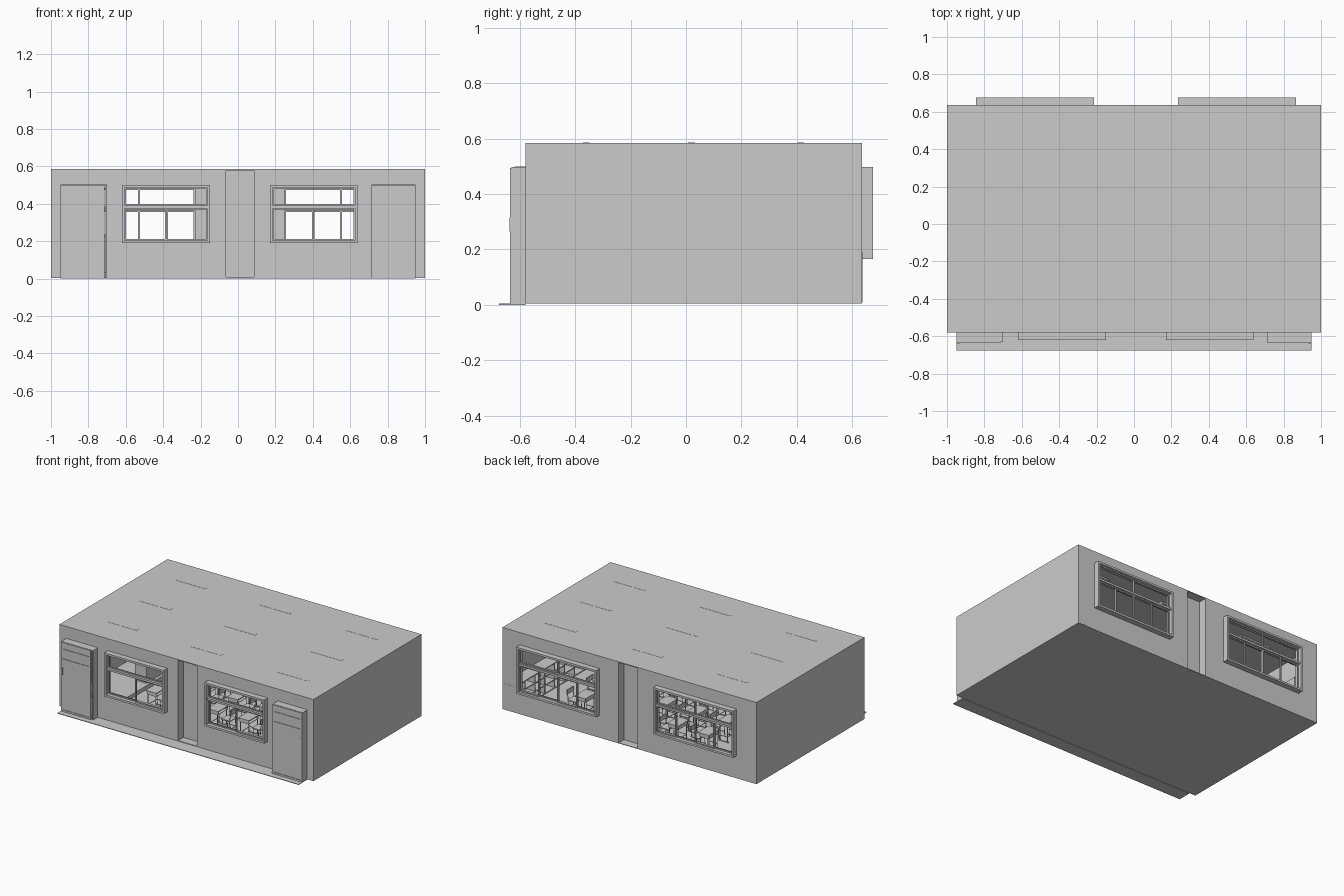
import bpy, bmesh
from mathutils import Vector

if "Cube" in bpy.data.objects:
    bpy.data.objects.remove(bpy.data.objects["Cube"])

ROOF, T = 0.585, 0.006          # roof height, sheet thickness
FRONT, BACK = -0.58, 0.636      # outer wall planes
FLOOR = 0.008


def make(name, boxes=(), tubes=(), loc=(0, 0, 0)):
    """One object from boxes (x0,x1,y0,y1,z0,z1) and tubes (p,q,radius)."""
    bm = bmesh.new()
    for x0, x1, y0, y1, z0, z1 in boxes:
        vs = bmesh.ops.create_cube(bm, size=1)["verts"]
        bmesh.ops.scale(bm, vec=(x1 - x0, y1 - y0, z1 - z0), verts=vs)
        bmesh.ops.translate(bm, vec=((x0 + x1) / 2, (y0 + y1) / 2, (z0 + z1) / 2), verts=vs)
    for p, q, r in tubes:
        p, q = Vector(p), Vector(q)
        vs = bmesh.ops.create_cone(bm, cap_ends=True, segments=8, radius1=r, radius2=r,
                                   depth=(q - p).length)["verts"]
        m = (q - p).to_track_quat("Z", "Y").to_matrix().to_4x4()
        m.translation = (p + q) / 2
        bmesh.ops.transform(bm, matrix=m, verts=vs)
    me = bpy.data.meshes.new(name)
    bm.to_mesh(me)
    bm.free()
    return place(name, me, loc)


def place(name, mesh, loc):
    ob = bpy.data.objects.new(name, mesh)
    ob.location = loc
    bpy.context.collection.objects.link(ob)
    return ob


def wall(name, x0, x1, y0, y1, holes):
    """Wall along x with rectangular openings (xa,xb,za,zb), left to right."""
    boxes, x = [], x0
    for a, b, c, d in holes:
        boxes.append((x, a, y0, y1, FLOOR, ROOF))
        if c > FLOOR:
            boxes.append((a, b, y0, y1, FLOOR, c))
        boxes.append((a, b, y0, y1, d, ROOF))
        x = b
    boxes.append((x, x1, y0, y1, FLOOR, ROOF))
    make(name, boxes)


def rect_frame(x0, x1, y0, y1, z0, z1, w):
    return [(x0, x0 + w, y0, y1, z0, z1), (x1 - w, x1, y0, y1, z0, z1),
            (x0 + w, x1 - w, y0, y1, z0, z0 + w), (x0 + w, x1 - w, y0, y1, z1 - w, z1)]


def window(name, x0, x1, z0, z1, wall_y, out, proj, upper, lower):
    """Outer frame, transom, fixed upper lights and staggered sliding sashes."""
    def ys(a, b):
        return sorted((wall_y + out * a, wall_y + out * b))
    w = 0.014
    boxes = rect_frame(x0, x1, *ys(-0.012, proj), z0, z1, w)
    zt = z0 + (z1 - z0) * 0.62
    boxes.append((x0 + w, x1 - w, *ys(-0.008, proj - 0.008), zt - 0.006, zt + 0.008))
    span = x1 - x0 - 2 * w
    for n, za, zb in ((upper, zt + 0.008, z1 - w), (lower, z0 + w, zt - 0.006)):
        for i in range(n):
            a = x0 + w + span * i / n
            off = 0.008 * (i % 2)
            boxes += rect_frame(a - 0.003 * (i > 0), a + span / n + 0.003 * (i < n - 1),
                                *ys(0.008 + off, 0.015 + off), za, zb, 0.008)
    make(name, boxes)


# Shell: floor, corridor strip, roof, end walls
make("floor", [(-1, 1, FRONT, BACK, 0.004, FLOOR)])
make("corridor_strip", [(-0.95, 0.95, -0.675, FRONT, 0, 0.004)])
make("roof", [(-1, 1, FRONT, BACK, ROOF - T, ROOF)])
for side, x in (("left", -1), ("right", 1 - T)):
    make(side + "_end_wall", [(x, x + T, FRONT, BACK, FLOOR, ROOF)])

# Long walls with openings
NA, NB, ND = -0.065, 0.085, 0.065   # centre niche span and depth
wall("front_wall_left", -1, NA, FRONT, FRONT + T,
     [(-0.95, -0.70, 0, 0.5), (-0.61, -0.16, 0.2, 0.49)])
wall("front_wall_right", NB, 1, FRONT, FRONT + T,
     [(0.18, 0.63, 0.2, 0.49), (0.715, 0.95, 0, 0.5)])
wall("back_wall_left", -1, NA, BACK - T, BACK, [(-0.835, -0.225, 0.175, 0.485)])
wall("back_wall_right", NB, 1, BACK - T, BACK, [(0.245, 0.855, 0.175, 0.485)])
for name, y, s in (("front_niche", FRONT, 1), ("back_niche", BACK, -1)):
    y0, y1 = sorted((y, y + s * ND))
    yb = sorted((y + s * ND, y + s * (ND - T)))
    make(name, [(NA - T, NA, y0, y1, FLOOR, ROOF), (NB, NB + T, y0, y1, FLOOR, ROOF),
                (NA, NB, *yb, FLOOR, ROOF)])

# Windows
window("front_window_left", -0.62, -0.15, 0.19, 0.5, FRONT, -1, 0.04, 1, 2)
window("front_window_right", 0.17, 0.64, 0.19, 0.5, FRONT, -1, 0.04, 1, 2)
window("back_window_left", -0.845, -0.215, 0.165, 0.497, BACK, 1, 0.04, 2, 4)
window("back_window_right", 0.235, 0.865, 0.165, 0.497, BACK, 1, 0.04, 2, 4)

# Sliding doors: casing, leaf, rails, grip
for name, a, b, p, q, grip in (("left_door", -0.95, -0.70, -0.95, -0.715, -0.94),
                               ("right_door", 0.715, 0.95, 0.715, 0.95, 0.94)):
    w = 0.008
    make(name + "_casing", [(a, a + w, -0.63, FRONT + 0.01, 0.004, 0.497),
                            (b - w, b, -0.63, FRONT + 0.01, 0.004, 0.497),
                            (a, b, -0.63, FRONT + 0.01, 0.489, 0.497)])
    make(name + "_leaf", [(p, q, -0.632, -0.624, 0.004, 0.495)])
    make(name + "_trim", rect_frame(p, q, -0.636, -0.631, 0.004, 0.495, 0.012)
         + [(p, q, -0.636, -0.631, z, z + 0.008) for z in (0.37, 0.44)])
    make(name + "_grip", [(grip - 0.006, grip + 0.006, -0.638, -0.634, 0.265, 0.315)])

# Ceiling lamps: 3 x 3, a spine with two tubes
lamp = None
for x in (-0.66, 0.01, 0.69):
    for y in (-0.36, 0.02, 0.415):
        if lamp is None:
            lamp = make("ceiling_lamp", [(-0.12, 0.12, -0.012, 0.012, -0.03, 0.001)],
                        [((-0.12, s * 0.017, -0.025), (0.12, s * 0.017, -0.025), 0.006)
                         for s in (-1, 1)], (x, y, ROOF)).data
        else:
            place("ceiling_lamp", lamp, (x, y, ROOF))

# Pupil desk and chair, facing the board at -x
L = 0.0025
desk_tubes, chair_tubes = [], []
for s in (-1, 1):
    y = s * 0.052
    desk_tubes += [((-0.03, y, 0), (-0.03, y, 0.118), L), ((0.03, y, 0), (0.03, y, 0.118), L),
                   ((-0.04, y, 0.003), (0.04, y, 0.003), L), ((-0.03, y, 0.04), (0.03, y, 0.04), L)]
    y = s * 0.032
    chair_tubes += [((-0.034, y, 0), (-0.028, y, 0.078), L), ((0.036, y, 0), (0.026, y, 0.078), L),
                    ((0.026, y, 0.078), (0.04, y, 0.155), L), ((-0.028, y, 0.078), (0.026, y, 0.078), L),
                    ((-0.033, y, 0.025), (0.033, y, 0.025), L)]
desk_tubes.append(((-0.03, -0.052, 0.04), (-0.03, 0.052, 0.04), L))
chair_tubes.append(((0.033, -0.032, 0.025), (0.033, 0.032, 0.025), L))
desk = chair = None
for i in range(5):
    for y in (-0.26, -0.04, 0.18, 0.40):
        dl = (-0.46 + 0.243 * i, y, FLOOR)
        cl = (dl[0] + 0.085, y, FLOOR)
        if desk is None:
            desk = make("pupil_desk", [(-0.043, 0.043, -0.062, 0.062, 0.137, 0.143),
                                       (-0.037, 0.037, -0.052, 0.052, 0.113, 0.116),
                                       (-0.04, -0.037, -0.052, 0.052, 0.113, 0.137),
                                       (-0.037, 0.037, -0.055, -0.052, 0.113, 0.137),
                                       (-0.037, 0.037, 0.052, 0.055, 0.113, 0.137)],
                        desk_tubes, dl).data
            chair = make("pupil_chair", [(-0.036, 0.034, -0.036, 0.036, 0.08, 0.085),
                                         (0.032, 0.037, -0.036, 0.036, 0.122, 0.155)],
                         chair_tubes, cl).data
        else:
            place("pupil_desk", desk, dl)
            place("pupil_chair", chair, cl)

# Teaching end: platform, lectern, board
make("platform", [(-0.994, -0.68, -0.35, 0.42, FLOOR, 0.035)])
make("lectern", [(-0.79, -0.70, -0.03, 0.15, 0.035, 0.225),
                 (-0.80, -0.69, -0.04, 0.16, 0.225, 0.235)])
make("board", [(-0.994, -0.985, -0.36, 0.43, 0.2, 0.43), (-0.994, -0.965, -0.36, 0.43, 0.192, 0.2)])

# Storage lockers at the far end: open compartments
n, y0, y1 = 10, -0.48, 0.637
boxes = [(0.9, 0.994, y0, y1, z, z + 0.006) for z in (FLOOR, 0.067, 0.126, 0.184)]
boxes += [(0.9, 0.994, y - 0.006, y, FLOOR, 0.19)
          for y in (y0 + 0.006 + (y1 - y0 - 0.006) * i / n for i in range(n + 1))]
boxes.append((0.988, 0.994, y0, y1, FLOOR, 0.19))
make("lockers", boxes)
